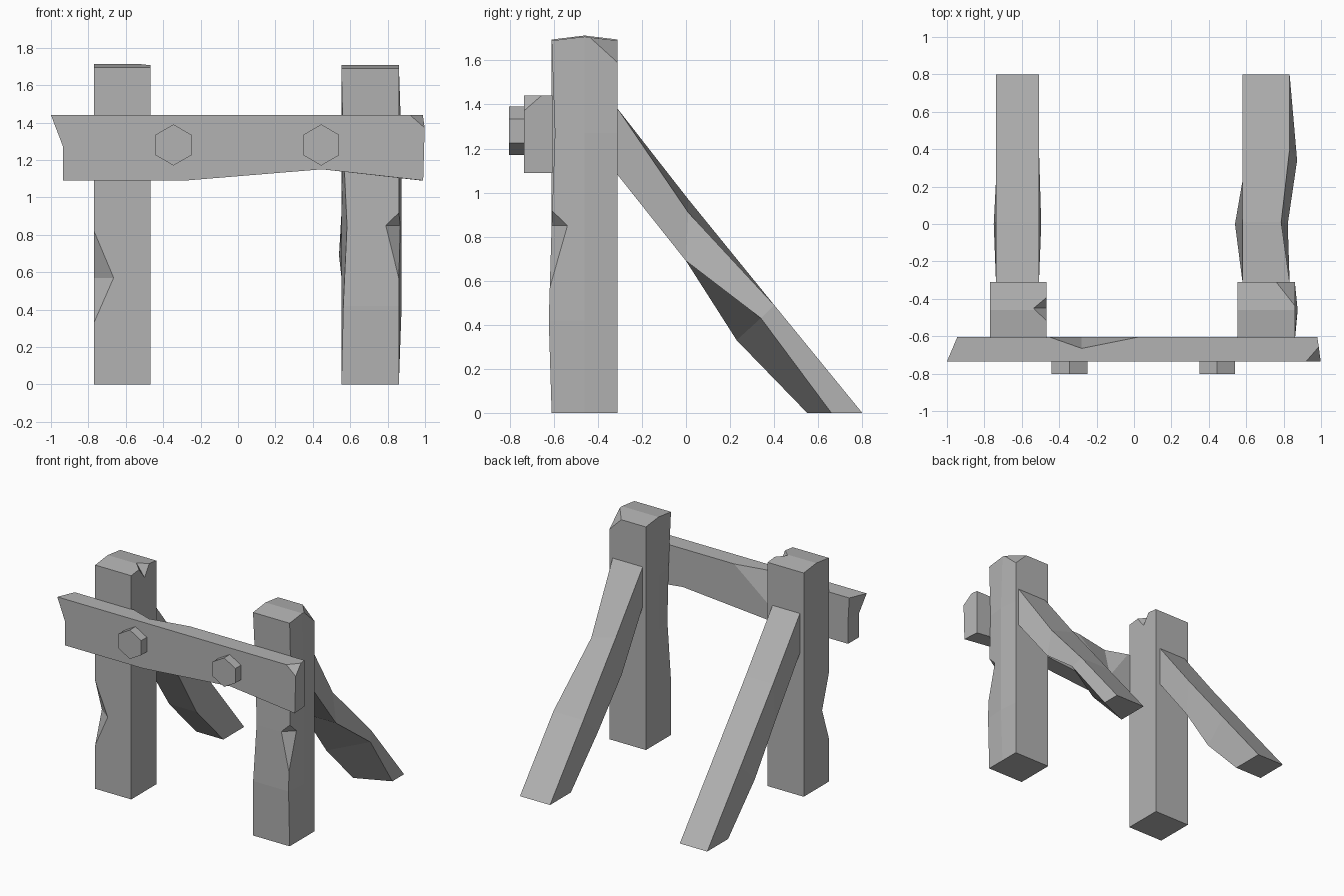
import bpy
import bmesh
from mathutils import Vector

default = bpy.data.objects.get("Cube")
if default:
    bpy.data.objects.remove(default)

# One weathered grey for everything
grey = bpy.data.materials.new("weathered_grey")
grey.use_nodes = True
colour = (0.45, 0.45, 0.45, 1)
grey.diffuse_color = colour
grey.node_tree.nodes["Principled BSDF"].inputs["Base Color"].default_value = colour


def finish(name, bm):
    bmesh.ops.recalc_face_normals(bm, faces=bm.faces)
    mesh = bpy.data.meshes.new(name)
    bm.to_mesh(mesh)
    bm.free()
    mesh.materials.append(grey)
    obj = bpy.data.objects.new(name, mesh)
    bpy.context.collection.objects.link(obj)
    return obj


def loft(name, rings):
    """Skin equal-length rings of points and cap both ends."""
    bm = bmesh.new()
    loops = [[bm.verts.new(p) for p in ring] for ring in rings]
    for low, high in zip(loops, loops[1:]):
        for i in range(len(low)):
            j = (i + 1) % len(low)
            bm.faces.new((low[i], low[j], high[j], high[i]))
    bm.faces.new(loops[0])
    bm.faces.new(loops[-1])
    return finish(name, bm)


def chip_edge(obj, a, b, f, s):
    """Cut a V notch from edge a-b, as deep as f and s on the two faces."""
    a, b, f, s = map(Vector, (a, b, f, s))
    m, u = (f + s) / 2, f - s
    tri = (m, m + (a - m) * 1.3, m + (b - m) * 1.3)
    cutter = loft("chip_cutter", [[p + u * k for p in tri] for k in (-1, 1)])
    cutter.hide_render = True
    mod = obj.modifiers.new("chip", "BOOLEAN")
    mod.operation = "DIFFERENCE"
    mod.solver = "EXACT"
    mod.object = cutter
    bpy.context.view_layer.objects.active = obj
    bpy.ops.object.modifier_apply(modifier=mod.name)
    bpy.data.objects.remove(cutter)


def slice_corner(obj, p, q, r, outward):
    """Slice off the corner beyond the plane through p, q, r."""
    p, q, r = map(Vector, (p, q, r))
    n = (q - p).cross(r - p)
    if n.dot(Vector(outward)) < 0:
        n.negate()
    bm = bmesh.new()
    bm.from_mesh(obj.data)
    cut = bmesh.ops.bisect_plane(bm, geom=bm.verts[:] + bm.edges[:] + bm.faces[:],
                                 plane_co=p, plane_no=n, clear_outer=True)
    edges = [e for e in cut["geom_cut"] if isinstance(e, bmesh.types.BMEdge)]
    bmesh.ops.holes_fill(bm, edges=edges)
    bmesh.ops.recalc_face_normals(bm, faces=bm.faces)
    bm.to_mesh(obj.data)
    bm.free()


FRONT, BACK, RIDGE = -0.61, -0.31, -0.46


def post(name, x0, x1, top, rows):
    """Upright beam; rows give height, front shift and inner-corner shift."""
    rings = [[(x0 + dx, FRONT + dy, z), (x1, FRONT + dy, z), (x1, BACK, z),
              (x0, BACK, z), (x0, RIDGE, z)] for z, dy, dx in rows]
    for ring in rings:
        z = ring[0][2]
        ring.insert(2, (x1 + (0.015 if 0 < z < top else 0), RIDGE, z))
    # Slightly ridged top
    rings[-1] = [(x, y, z + 0.018 * (y == RIDGE)) for x, y, z in rings[-1]]
    obj = loft(name, rings)
    bm = bmesh.new()
    bm.from_mesh(obj.data)
    bmesh.ops.triangulate(bm, faces=[f for f in bm.faces if f.normal.z > 0.5])
    bm.to_mesh(obj.data)
    bm.free()
    return obj


# Right post, chipped on its front corner and its inner top edge
right_post = post("right_post", -0.77, -0.468, 1.695, [(0, 0, 0), (1.695, 0, 0)])
chip_edge(right_post, (-0.77, FRONT, 0.82), (-0.77, FRONT, 0.33),
          (-0.665, FRONT, 0.57), (-0.77, -0.53, 0.57))
chip_edge(right_post, (-0.468, -0.52, 1.71), (-0.468, -0.39, 1.71),
          (-0.535, -0.45, 1.71), (-0.468, -0.45, 1.62))

# Left post, worn on the inside, chipped in front, corner broken at the top
left_post = post("left_post", 0.553, 0.86, 1.69,
                 [(0, 0, 0), (0.42, -0.013, 0.01), (0.85, 0, 0.03),
                  (1.27, 0.015, 0.01), (1.69, 0, 0)])
chip_edge(left_post, (0.86, FRONT, 0.92), (0.86, FRONT, 0.6),
          (0.79, FRONT, 0.85), (0.86, -0.545, 0.85))
slice_corner(left_post, (0.86, -0.42, 1.69), (0.76, BACK, 1.69),
             (0.86, BACK, 1.59), (1, 1, 1))

# Crossbeam: sawn outline, broken front corner, long chip on the back top edge
outline = [(-1, 1.44), (-0.935, 1.27), (-0.935, 1.09), (-0.28, 1.09),
           (0.45, 1.15), (0.99, 1.09), (1, 1.44)]
beam = loft("crossbeam", [[(x, -0.735, z) for x, z in outline],
                          [(max(-0.945, min(x, 0.98)), -0.605, z) for x, z in outline]])
slice_corner(beam, (0.92, -0.735, 1.44), (0.985, -0.66, 1.44),
             (1, -0.735, 1.37), (1, -1, 1))
chip_edge(beam, (-0.45, -0.605, 1.44), (0.02, -0.605, 1.44),
          (-0.28, -0.665, 1.44), (-0.28, -0.605, 1.2))

# Diagonal braces: upper and lower edge in side view, from post to ground
upper = [(BACK, 1.38), (0.01, 0.97), (0.4, 0.49), (0.8, 0)]
lower = [(BACK, 1.08), (0, 0.69), (0.23, 0.33), (0.55, 0)]


def brace(name, x0, x1, bulge, shifts=()):
    """Rings run: upper outer, upper inner, lower inner, lower outer."""
    rings = []
    for i, (t, b) in enumerate(zip(upper, lower)):
        d = bulge if i == 1 else 0
        rings.append([Vector((x1, *t)), Vector((x0, *t)),
                      Vector((x0 - d, *b)), Vector((x1 + d, *b))])
    for ring, corner, shift in shifts:
        rings[ring][corner] += Vector(shift)
    return loft(name, rings)


brace("right_brace", -0.738, -0.508, 0.012)
brace("left_brace", 0.58, 0.832, 0.04,
      [(1, 0, (-0.045, 0, -0.06)), (1, 3, (-0.05, 0, 0)),
       (2, 3, (0.04, 0.11, 0.1)), (3, 3, (0, 0.11, 0))])

# Hexagonal bolt heads
for side, x in (("right", -0.345), ("left", 0.445)):
    bpy.ops.mesh.primitive_cylinder_add(vertices=6, radius=0.11, depth=0.075,
                                        location=(x, -0.765, 1.28),
                                        rotation=(1.5708, 0, 0))
    bolt = bpy.context.object
    bolt.name = side + "_bolt"
    bolt.data.materials.append(grey)
